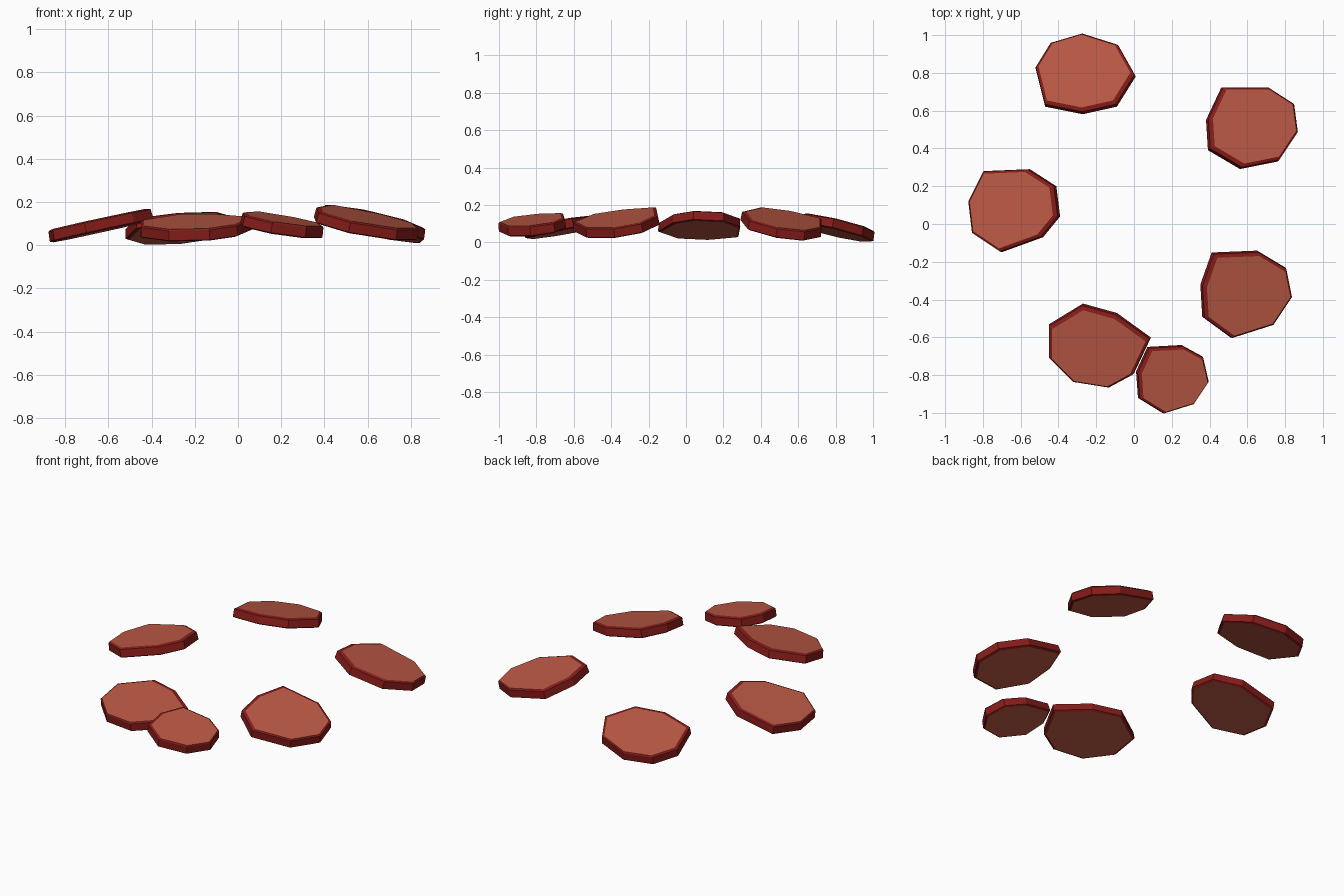
import bpy, bmesh
from mathutils import Vector

if "Cube" in bpy.data.objects:
    bpy.data.objects.remove(bpy.data.objects["Cube"])


def material(name, colour):
    m = bpy.data.materials.new(name)
    m.diffuse_color = colour
    m.use_nodes = True
    m.node_tree.nodes["Principled BSDF"].inputs["Base Color"].default_value = m.diffuse_color
    return m


face_mat = material("slice_face", (0.50, 0.10, 0.06, 1))
rind_mat = material("slice_rind", (0.24, 0.012, 0.01, 1))
THICK = 0.058


def slice_part(name, outline, slope_x, slope_y, z_min):
    """Tilted, eight-sided slice: rind wall with an inset face above and below."""
    n = len(outline)
    cx = sum(p[0] for p in outline) / n
    cy = sum(p[1] for p in outline) / n
    base = [Vector((x, y, (x - cx) * slope_x + (y - cy) * slope_y)) for x, y in outline]
    lift = z_min - min(p.z for p in base)
    centre = Vector((cx, cy, lift))
    base = [p + Vector((0, 0, lift)) for p in base]
    normal = Vector((-slope_x, -slope_y, 1)).normalized()
    # the inset face leans to the outer side of the circle
    lean = Vector((-slope_x, -slope_y, 0)).normalized() * 0.008
    lean.z = lean.x * slope_x + lean.y * slope_y

    bm = bmesh.new()

    def ring(scale, height, shift=Vector()):
        return [bm.verts.new(centre + (p - centre) * scale + normal * height + shift)
                for p in base]

    rings = [ring(0.94, 0), ring(1.0, 0.006), ring(0.985, THICK * 0.88),
             ring(0.92, THICK, lean)]
    for a, b in zip(rings, rings[1:]):
        for i in range(n):
            j = (i + 1) % n
            bm.faces.new((a[i], a[j], b[j], b[i])).material_index = 1
    bm.faces.new(rings[0])
    bm.faces.new(rings[-1])
    bmesh.ops.recalc_face_normals(bm, faces=bm.faces)
    mesh = bpy.data.meshes.new(name)
    bm.to_mesh(mesh)
    bm.free()
    mesh.materials.append(face_mat)
    mesh.materials.append(rind_mat)
    bpy.context.collection.objects.link(bpy.data.objects.new(name, mesh))


# Six slices laid in a ring, each sloping down away from the middle
slice_part("slice_back_left",
           [(-.27, 1.0), (-.08, .94), (.01, .78), (-.09, .62),
            (-.27, .58), (-.47, .62), (-.52, .82), (-.44, .95)], .08, -.23, 0.0)
slice_part("slice_back_right",
           [(.46, .72), (.70, .72), (.84, .63), (.86, .48),
            (.76, .33), (.56, .29), (.39, .39), (.38, .55)], -.22, -.14, .005)
slice_part("slice_left",
           [(-.87, .12), (-.79, .28), (-.55, .29), (-.41, .20),
            (-.39, .04), (-.48, -.07), (-.70, -.15), (-.85, -.05)], .22, -.02, .01)
slice_part("slice_front_right",
           [(.41, -.15), (.65, -.14), (.80, -.23), (.83, -.38),
            (.73, -.53), (.51, -.60), (.36, -.49), (.35, -.32)], -.20, .14, .02)
slice_part("slice_front_left",
           [(-.27, -.42), (-.09, -.47), (.09, -.60), (.0, -.79),
            (-.13, -.86), (-.32, -.83), (-.45, -.70), (-.45, -.53)], .05, .18, .015)
slice_part("small_slice_front",
           [(.07, -.65), (.25, -.64), (.36, -.70), (.39, -.83),
            (.31, -.95), (.15, -1.0), (.02, -.92), (.01, -.78)], -.17, .11, .03)
